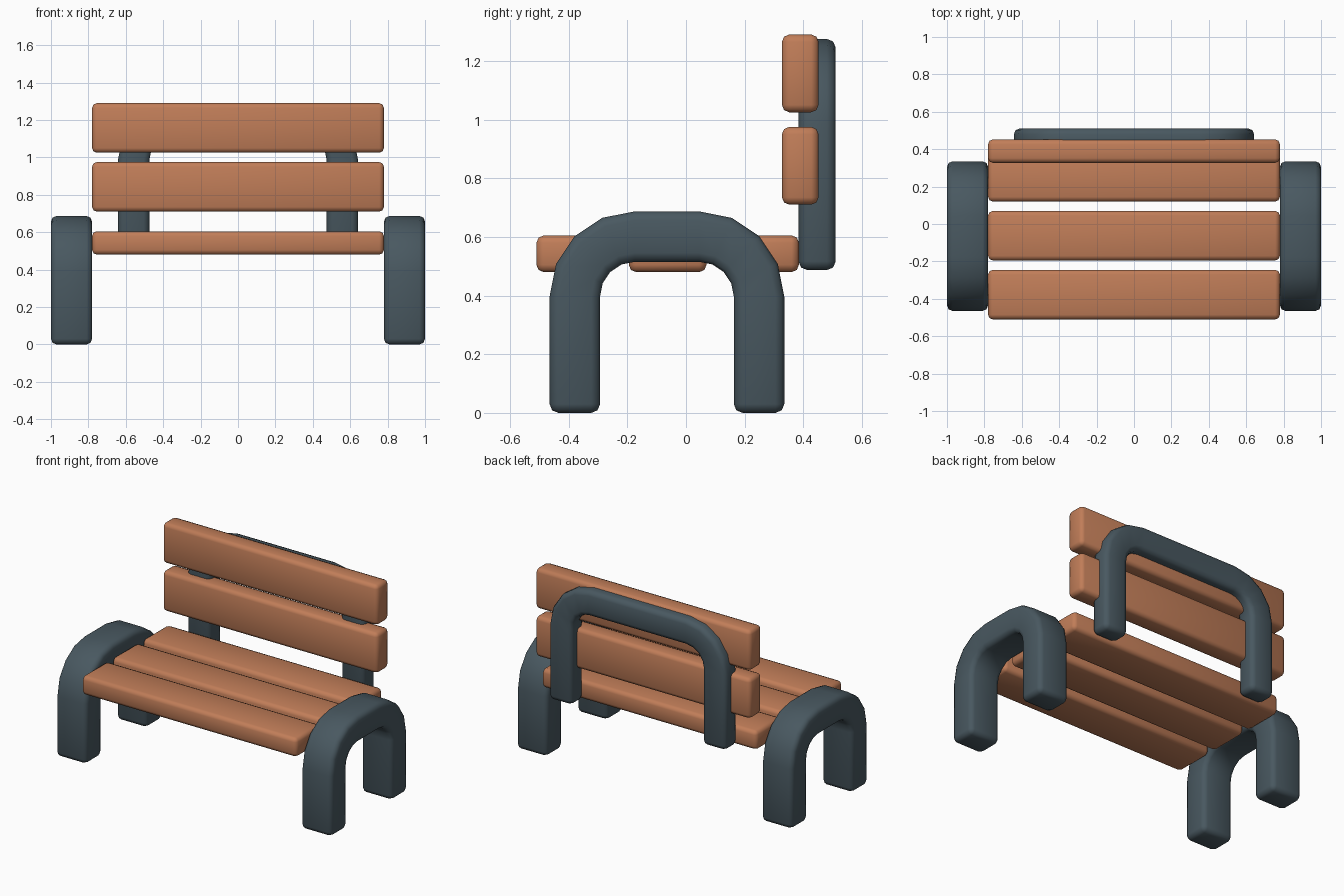
import bpy, bmesh, math
from mathutils import Vector

if "Cube" in bpy.data.objects:
    bpy.data.objects.remove(bpy.data.objects["Cube"])


def make_material(name, rgb):
    m = bpy.data.materials.new(name)
    m.diffuse_color = (*rgb, 1)
    m.use_nodes = True
    m.node_tree.nodes["Principled BSDF"].inputs["Base Color"].default_value = m.diffuse_color
    return m


wood = make_material("warm wood", (0.53, 0.205, 0.098))
metal = make_material("dark slate metal", (0.066, 0.098, 0.118))


def finish(name, bm, mat, bevel):
    bmesh.ops.recalc_face_normals(bm, faces=bm.faces)
    for f in bm.faces:
        f.smooth = True
    mesh = bpy.data.meshes.new(name)
    bm.to_mesh(mesh)
    bm.free()
    mesh.materials.append(mat)
    ob = bpy.data.objects.new(name, mesh)
    bpy.context.collection.objects.link(ob)
    mod = ob.modifiers.new("Rounded edges", 'BEVEL')
    mod.width, mod.segments = bevel, 2
    mod.limit_method, mod.angle_limit = 'ANGLE', math.radians(40)
    return ob


def slat(name, y0, y1, z0, z1):
    bm = bmesh.new()
    bmesh.ops.create_cube(bm, size=1)
    for v in bm.verts:
        v.co = Vector((v.co.x * 1.56,
                       (y0 + y1) / 2 + v.co.y * (y1 - y0),
                       (z0 + z1) / 2 + v.co.z * (z1 - z0)))
    return finish(name, bm, wood, 0.025)


def arch(name, half, bottom, top, r_out, width, depth, place, bevel):
    """Upside-down U strip of quads, extruded by depth; place maps (u, d, z) to 3D."""
    pairs = []
    r_in, cu, cz = r_out - width, half - r_out, top - r_out
    for side in (-1, 1):
        arc = [math.radians(22.5 * i) for i in range(5)]
        pts = [((half, bottom), (half - width, bottom))]
        pts += [((cu + r_out * math.cos(a), cz + r_out * math.sin(a)),
                 (cu + r_in * math.cos(a), cz + r_in * math.sin(a))) for a in arc]
        pts = [tuple((u * side, z) for u, z in p) for p in pts]
        pairs += pts if side < 0 else pts[::-1]
    bm = bmesh.new()
    rings = []
    for (ou, oz), (iu, iz) in pairs:
        rings.append([bm.verts.new(place(u, d, z)) for u, d, z in (
            (ou, -depth / 2, oz), (ou, depth / 2, oz),
            (iu, depth / 2, iz), (iu, -depth / 2, iz))])
    for a, b in zip(rings, rings[1:]):
        for i in range(4):
            j = (i + 1) % 4
            bm.faces.new((a[i], a[j], b[j], b[i]))
    bm.faces.new(rings[0])
    bm.faces.new(rings[-1])
    return finish(name, bm, metal, bevel)


# Seat slats
for i, y in enumerate((-0.51, -0.195, 0.12)):
    slat(f"seat_slat_{i + 1}", y, y + 0.265, 0.48, 0.605)

# Backrest slats
for i, z in enumerate((0.71, 1.025)):
    slat(f"back_slat_{i + 1}", 0.327, 0.452, z, z + 0.265)

# Arched leg frames at both ends
for side, label in ((-1, "left"), (1, "right")):
    arch(f"{label}_leg_arch", 0.4, 0.0, 0.687, 0.29, 0.172, 0.22,
         lambda u, d, z, s=side: (s * 0.89 + d, u - 0.065, z), 0.03)

# Arched frame behind the backrest
arch("back_support_arch", 0.642, 0.487, 1.275, 0.29, 0.168, 0.127,
     lambda u, d, z: (u, 0.447 + d, z), 0.03)
